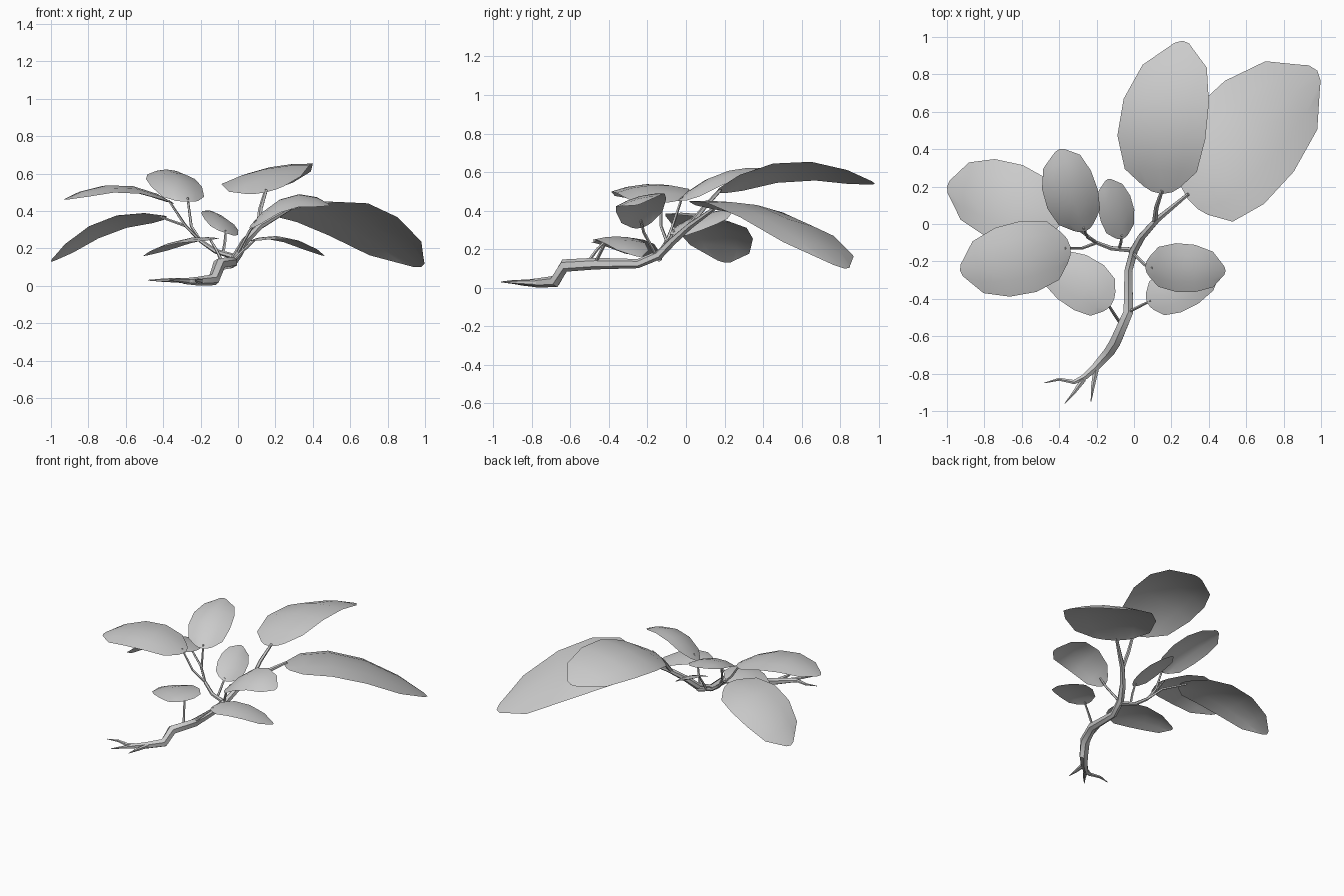
import bpy, bmesh
from math import radians
from mathutils import Vector

cube = bpy.data.objects.get("Cube")
if cube:
    bpy.data.objects.remove(cube)

GREY = (0.6, 0.6, 0.6, 1)
mat = bpy.data.materials.new("plain grey")
mat.use_nodes = True
mat.diffuse_color = GREY
mat.node_tree.nodes["Principled BSDF"].inputs["Base Color"].default_value = GREY


def add_mesh(name, bm):
    mesh = bpy.data.meshes.new(name)
    bm.to_mesh(mesh)
    bm.free()
    obj = bpy.data.objects.new(name, mesh)
    bpy.context.collection.objects.link(obj)
    mesh.materials.append(mat)
    bpy.ops.object.select_all(action="DESELECT")
    obj.select_set(True)
    bpy.context.view_layer.objects.active = obj
    bpy.ops.object.shade_smooth_by_angle(angle=radians(50))
    return obj


# Leaf shape: position along the midrib and half width there
ROWS = [(0, 0.42), (0.16, 0.82), (0.38, 1), (0.62, 0.97), (0.84, 0.73), (1, 0.3)]
COLS = (-1, -0.55, 0, 0.55, 1)


def leaf(name, base, mid, tip, side, droop):
    """Sheet bent along an arc base-mid-tip, with edges hanging by droop."""
    base, mid, tip, side = map(Vector, (base, mid, tip, side))
    ctrl = 2 * mid - (base + tip) / 2
    up = side.cross(tip - base).normalized()
    bm = bmesh.new()
    grid = []
    for t, w in ROWS:
        row = []
        for u in COLS:
            # the ends of the blade are rounded
            s = t + (0.05 if t == 0 else -0.05 if t == 1 else 0) * u * u
            p = base * (1 - s) ** 2 + ctrl * 2 * s * (1 - s) + tip * s * s
            row.append(bm.verts.new(p + side * u * w - up * droop * u * u * w))
        grid.append(row)
    for a, b in zip(grid, grid[1:]):
        for i in range(len(COLS) - 1):
            bm.faces.new((a[i], a[i + 1], b[i + 1], b[i]))
    return add_mesh(name, bm)


def stem(name, points, radii, sides=6):
    """Tapered tube through the points."""
    pts = [Vector(p) for p in points]
    bm = bmesh.new()
    rings = []
    for i, (p, r) in enumerate(zip(pts, radii)):
        d = (pts[min(i + 1, len(pts) - 1)] - pts[max(i - 1, 0)]).normalized()
        rot = d.to_track_quat("Z", "Y").to_matrix().to_4x4()
        rot.translation = p
        ring = bmesh.ops.create_circle(bm, segments=sides, radius=r, matrix=rot)["verts"]
        rings.append(ring)
    for a, b in zip(rings, rings[1:]):
        for i in range(sides):
            j = (i + 1) % sides
            bm.faces.new((a[i], a[j], b[j], b[i]))
    bm.faces.new(rings[0])
    bm.faces.new(rings[-1])
    bmesh.ops.recalc_face_normals(bm, faces=bm.faces)
    return add_mesh(name, bm)


# Leaves
leaf("back_leaf", (0.15, 0.16, 0.5), (0.15, 0.56, 0.635), (0.26, 0.98, 0.54), (0.235, -0.01, 0.05), 0.03)
leaf("back_left_leaf", (0.29, 0.13, 0.41), (0.59, 0.45, 0.4), (0.98, 0.82, 0.1), (0.19, -0.25, 0.05), 0.04)
leaf("left_upper_leaf", (0.06, -0.23, 0.31), (0.27, -0.24, 0.465), (0.49, -0.25, 0.43), (0, -0.13, -0.035), 0.02)
leaf("left_lower_leaf", (0.07, -0.42, 0.24), (0.25, -0.34, 0.26), (0.46, -0.24, 0.16), (0.05, -0.11, 0), 0.015)
leaf("right_lower_leaf", (-0.12, -0.43, 0.25), (-0.29, -0.31, 0.25), (-0.5, -0.19, 0.16), (0.08, 0.12, 0.01), 0.02)
leaf("right_upper_leaf", (-0.34, -0.12, 0.44), (-0.63, -0.19, 0.54), (-0.93, -0.25, 0.46), (-0.04, 0.19, 0.01), 0.03)
leaf("right_drooping_leaf", (-0.38, 0.04, 0.37), (-0.71, 0.13, 0.345), (-1.0, 0.2, 0.13), (0.03, 0.21, -0.03), 0.03)
leaf("top_right_leaf", (-0.26, -0.04, 0.45), (-0.34, 0.17, 0.59), (-0.4, 0.4, 0.62), (0.135, 0.05, 0), 0.04)
leaf("small_middle_leaf", (-0.06, -0.08, 0.28), (-0.09, 0.08, 0.36), (-0.14, 0.24, 0.4), (0.09, 0.03, -0.03), 0.02)

# Main stem, lying on the ground and then rising
stem("main_stem",
     [(-0.29, -0.84, 0.025), (-0.21, -0.77, 0.025), (-0.13, -0.68, 0.032), (-0.1, -0.63, 0.115), (-0.03, -0.47, 0.125),
      (-0.03, -0.25, 0.125), (0, -0.14, 0.17), (0.04, -0.07, 0.24), (0.12, 0.02, 0.32), (0.29, 0.16, 0.42)],
     [0.015, 0.024, 0.032, 0.034, 0.03, 0.024, 0.024, 0.022, 0.018, 0.01])

# Roots
stem("right_root", [(-0.25, -0.81, 0.025), (-0.32, -0.845, 0.03), (-0.4, -0.83, 0.03), (-0.48, -0.85, 0.03)],
     [0.018, 0.013, 0.009, 0.002])
stem("front_root", [(-0.27, -0.83, 0.025), (-0.32, -0.9, 0.03), (-0.37, -0.96, 0.03)], [0.017, 0.01, 0.002])
stem("left_root", [(-0.2, -0.76, 0.025), (-0.22, -0.87, 0.028), (-0.23, -0.95, 0.03)], [0.018, 0.011, 0.002])

# Side branch and leaf stalks
fork = (-0.2, -0.1, 0.24)
stem("side_branch", [(0, -0.14, 0.15), (-0.12, -0.13, 0.185), fork], [0.016, 0.013, 0.011])
stalks = {
    "back": [(0.11, 0.01, 0.31), (0.12, 0.09, 0.41), (0.15, 0.18, 0.51)],
    "left_upper": [(-0.01, -0.15, 0.16), (0.06, -0.22, 0.29), (0.1, -0.235, 0.35)],
    "left_lower": [(-0.03, -0.47, 0.13), (0.03, -0.44, 0.19), (0.09, -0.41, 0.245)],
    "right_lower": [(-0.08, -0.52, 0.12), (-0.12, -0.46, 0.2), (-0.15, -0.41, 0.25)],
    "right_upper": [fork, (-0.28, -0.13, 0.32), (-0.37, -0.13, 0.455)],
    "right_drooping": [fork, (-0.28, -0.04, 0.32), (-0.42, 0.05, 0.37)],
    "top_right": [fork, (-0.25, -0.07, 0.32), (-0.27, -0.02, 0.47)],
    "small_middle": [(-0.08, -0.13, 0.17), (-0.07, -0.1, 0.23), (-0.065, -0.06, 0.295)],
}
for name, path in stalks.items():
    thick = 0.014 if name == "back" else 0.009
    stem(name + "_stalk", path, [thick, thick * 0.9, thick * 0.7], 5)
